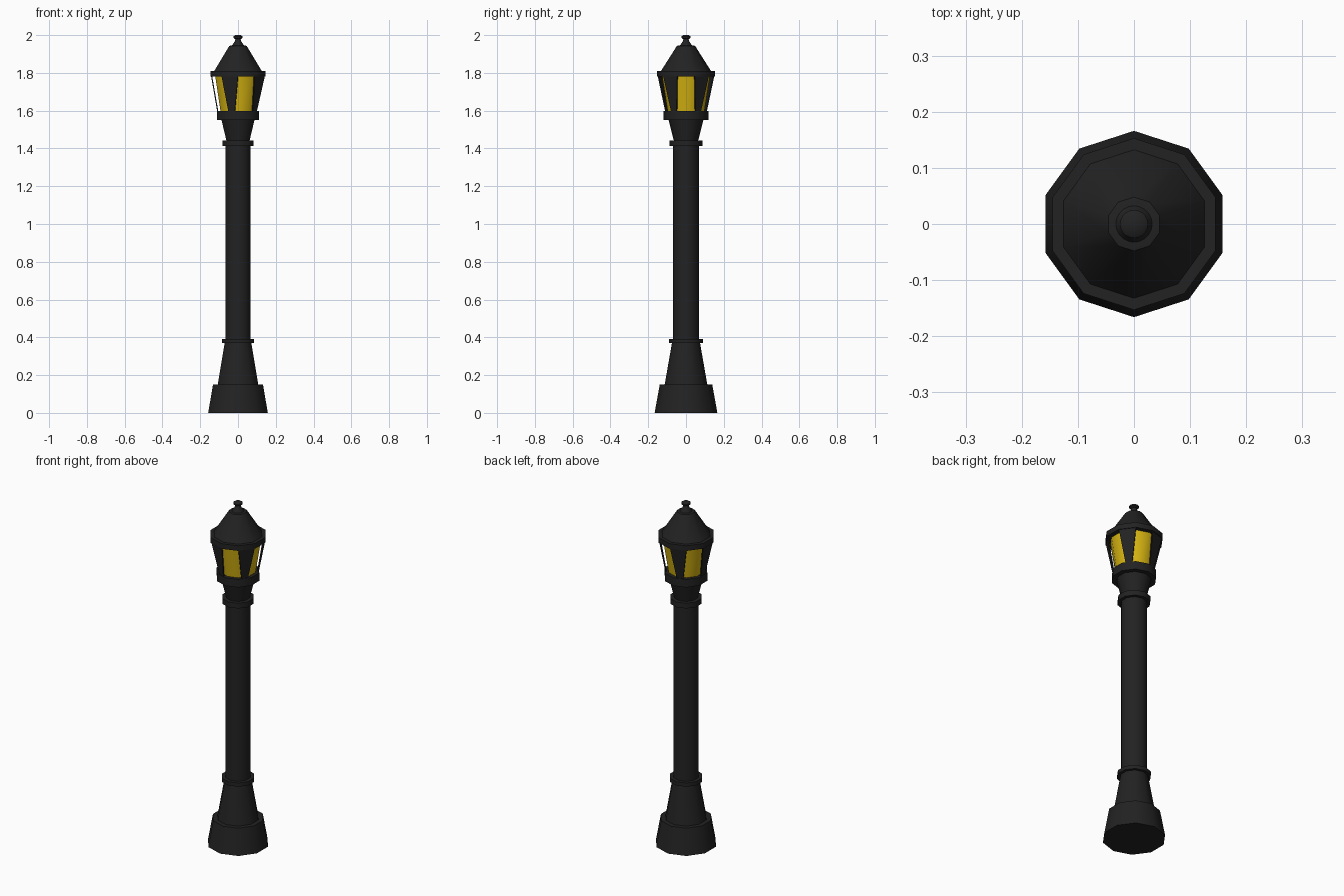
import bpy, math
from mathutils import Vector

if "Cube" in bpy.data.objects:
    bpy.data.objects.remove(bpy.data.objects["Cube"])


def material(name, color):
    m = bpy.data.materials.new(name)
    m.diffuse_color = (*color, 1)
    m.use_nodes = True
    m.node_tree.nodes["Principled BSDF"].inputs["Base Color"].default_value = m.diffuse_color
    return m


IRON = material("black iron", (0.016, 0.016, 0.016))
GLASS = material("amber glass", (0.68, 0.46, 0.006))


def make(name, verts, faces, mat):
    me = bpy.data.meshes.new(name)
    me.from_pydata(verts, [], faces)
    me.materials.append(mat)
    ob = bpy.data.objects.new(name, me)
    bpy.context.collection.objects.link(ob)
    bpy.ops.object.select_all(action='DESELECT')
    ob.select_set(True)
    bpy.context.view_layer.objects.active = ob
    bpy.ops.object.shade_smooth_by_angle(angle=math.radians(40))
    return ob


def turned(name, profile, mat=IRON, n=10):
    """Closed turned solid from (radius, z) points, corner on the y axis."""
    verts = [(r * math.cos(a), r * math.sin(a), z) for r, z in profile
             for a in (math.pi / 2 + math.tau * i / n for i in range(n))]
    faces = [(k * n + i, k * n + (i + 1) % n, (k + 1) * n + (i + 1) % n, (k + 1) * n + i)
             for k in range(len(profile) - 1) for i in range(n)]
    faces += [tuple(reversed(range(n))), tuple(range(len(verts) - n, len(verts)))]
    return make(name, verts, faces, mat)


# Post
turned("base_plinth", [(0.166, 0), (0.139, 0.15)])
turned("base_taper", [(0.113, 0.149), (0.074, 0.372)])
turned("lower_collar", [(0.09, 0.37), (0.09, 0.392)])
turned("post", [(0.069, 0.37), (0.069, 1.42)])
turned("upper_collar", [(0.087, 1.412), (0.087, 1.443)])

# Lantern
turned("lantern_neck", [(0.064, 1.44), (0.093, 1.555)])
turned("lantern_seat", [(0.118, 1.55), (0.118, 1.597)])
turned("lantern_glass", [(0.097, 1.595), (0.127, 1.785)], GLASS)
turned("lantern_rim", [(0.153, 1.78), (0.153, 1.81)])
turned("lantern_roof", [(0.133, 1.809), (0.048, 1.943), (0.036, 1.945)])
turned("finial_stem", [(0.036, 1.94), (0.016, 1.968), (0.014, 1.982)], n=20)
turned("finial_knob", [(0.014, 1.978), (0.025, 1.985), (0.025, 1.993), (0.014, 2.0)], n=20)

# Five tapered frame plates between the glass panes
for i in range(5):
    a = math.radians(36 + 72 * i)
    out, side = Vector((math.cos(a), math.sin(a), 0)), Vector((-math.sin(a), math.cos(a), 0))
    verts = [out * (r + d) + side * w * s + Vector((0, 0, z))
             for r, w, z in ((0.110, 0.018, 1.595), (0.143, 0.046, 1.785))
             for d, s in ((0, -1), (0, 1), (-0.006, 1), (-0.006, -1))]
    faces = [(3, 2, 1, 0), (4, 5, 6, 7)] + [(k, (k + 1) % 4, (k + 1) % 4 + 4, k + 4) for k in range(4)]
    make(f"frame_plate_{i + 1}", verts, faces, IRON)
